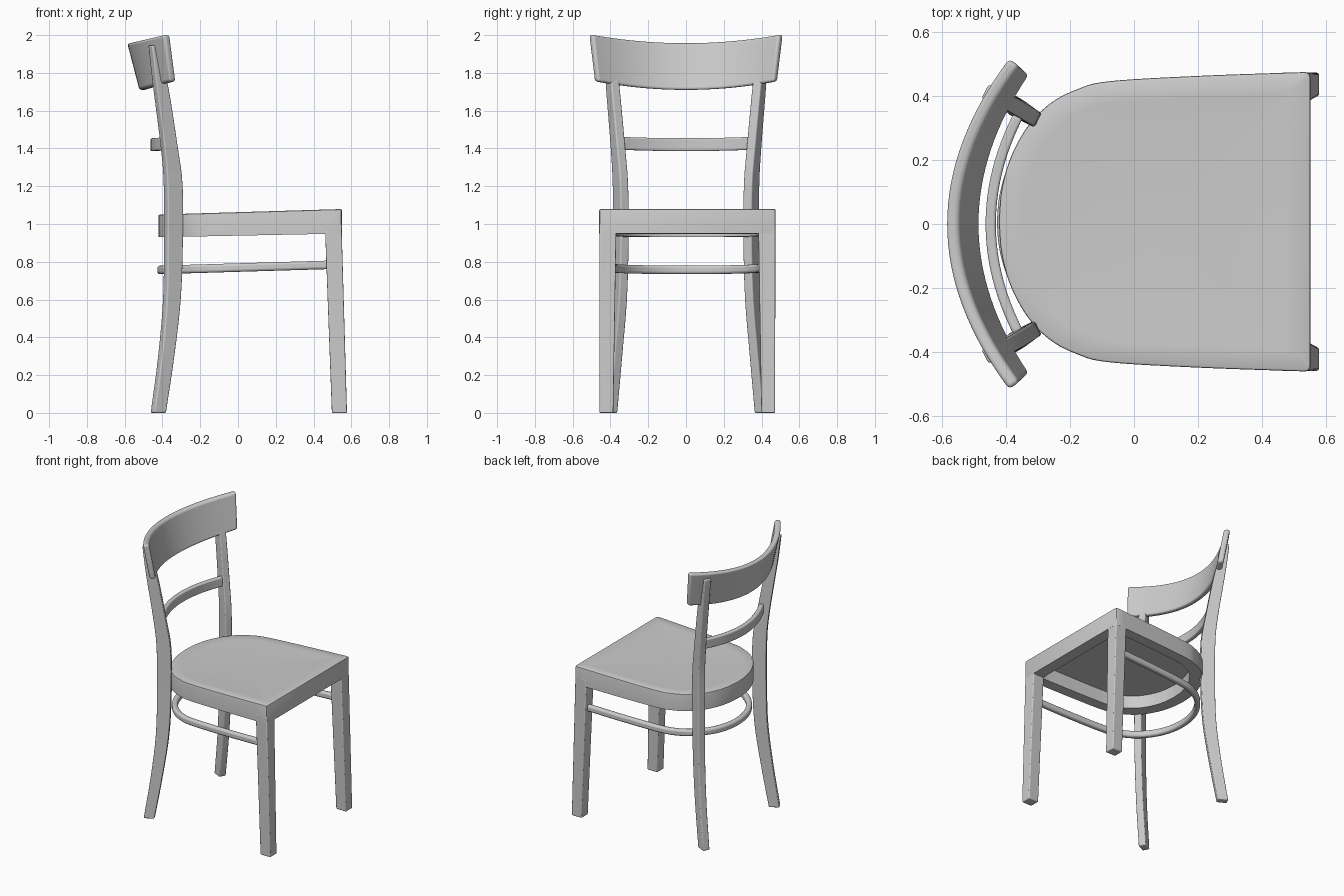
import bpy, bmesh, math
from mathutils import Vector

if "Cube" in bpy.data.objects:
    bpy.data.objects.remove(bpy.data.objects["Cube"])

SHIFT = 0.007  # seat and front legs sit slightly off the centre line


def smooth(points, steps=6):
    """Catmull-Rom interpolation of tuples of any length."""
    p = [Vector(q) for q in points]
    p = [2 * p[0] - p[1]] + p + [2 * p[-1] - p[-2]]
    out = []
    for a, b, c, d in zip(p, p[1:], p[2:], p[3:]):
        for i in range(steps):
            t = i / steps
            out.append(0.5 * (2 * b + (c - a) * t + (2 * a - 5 * b + 4 * c - d) * t ** 2
                              + (3 * b - a - 3 * c + d) * t ** 3))
    return out + [p[-2]]


def loft(name, rings, bevel=0.0, segments=3):
    """Skin closed rings of points, cap both ends, soften the edges."""
    bm = bmesh.new()
    loops = [[bm.verts.new(v) for v in r] for r in rings]
    n = len(loops[0])
    for a, b in zip(loops, loops[1:]):
        for i in range(n):
            j = (i + 1) % n
            bm.faces.new((a[i], a[j], b[j], b[i]))
    bm.faces.new(loops[0][::-1])
    bm.faces.new(loops[-1])
    bmesh.ops.recalc_face_normals(bm, faces=bm.faces)
    mesh = bpy.data.meshes.new(name)
    bm.to_mesh(mesh)
    bm.free()
    ob = bpy.data.objects.new(name, mesh)
    bpy.context.collection.objects.link(ob)
    if bevel:
        m = ob.modifiers.new("soft_edges", 'BEVEL')
        m.width, m.segments = bevel, segments
        m.limit_method, m.angle_limit = 'ANGLE', math.radians(40)
    bpy.ops.object.select_all(action='DESELECT')
    ob.select_set(True)
    bpy.context.view_layer.objects.active = ob
    bpy.ops.object.shade_smooth_by_angle(angle=math.radians(35))
    return ob


def bar(name, path, thick, height, bevel):
    """Rectangular bar swept along a mostly horizontal path."""
    rings = []
    for i, p in enumerate(path):
        d = path[min(i + 1, len(path) - 1)] - path[max(i - 1, 0)]
        n = Vector((-d.y, d.x, 0)).normalized() * thick / 2
        h = Vector((0, 0, height / 2))
        rings.append([p - n - h, p + n - h, p + n + h, p - n + h])
    return loft(name, rings, bevel)


# Seat: rounded-back outline, hollow underside, gently dished top
half = smooth([(0.535, 0.467), (0.2, 0.455), (-0.08, 0.438), (-0.18, 0.412), (-0.26, 0.37),
               (-0.33, 0.30), (-0.385, 0.2), (-0.413, 0.1), (-0.422, 0)])
half = [Vector((0.55, 0.452)), Vector((0.546, 0.463))] + half
outline = half + [Vector((p.x, -p.y)) for p in reversed(half[:-1])]
CX = 0.07


def seat_ring(scale, z, slope):
    ring = []
    for p in outline:
        x = CX + (p.x - CX) * scale
        ring.append((x, p.y * scale + SHIFT, z + slope * (x + 0.42)))
    return ring


loft("seat", [seat_ring(0.83, 1.02, 0.03), seat_ring(0.83, 0.93, 0.02),
              seat_ring(1.0, 0.93, 0.02), seat_ring(1.0, 1.041, 0.03),
              seat_ring(0.997, 1.047, 0.03), seat_ring(0.985, 1.05, 0.03),
              seat_ring(0.85, 1.048, 0.03), seat_ring(0.65, 1.044, 0.03),
              seat_ring(0.4, 1.041, 0.03), seat_ring(0.1, 1.04, 0.03)])

# Stretcher: U-shaped rail running inside the legs
side = [(0.5, 0.425), (0.2, 0.415), (-0.08, 0.395), (-0.2, 0.36), (-0.29, 0.295),
        (-0.36, 0.2), (-0.397, 0.1)]
rail = side + [(-0.408, 0)] + [(x, -y) for x, y in reversed(side)]
bar("stretcher", smooth([(x, y + SHIFT * 0.7, 0.757 + 0.03 * (x + 0.41)) for x, y in rail]),
    0.038, 0.045, 0.013)

# Middle slat of the back
bar("back_slat", [Vector((-0.447 + 0.75 * y * y, y, 1.42 + 0.06 * y * y))
                  for y in (0.335 * i / 12 for i in range(-12, 13))], 0.032, 0.068, 0.008)

# Legs: z, centre x, centre y, depth, width
post = smooth([(0, -0.422, 0.40, 0.07, 0.05), (0.3, -0.38, 0.375, 0.076, 0.05),
               (0.6, -0.35, 0.352, 0.085, 0.05), (0.9, -0.342, 0.345, 0.092, 0.05),
               (1.2, -0.343, 0.347, 0.092, 0.05), (1.4, -0.363, 0.36, 0.081, 0.05),
               (1.75, -0.413, 0.39, 0.068, 0.05), (1.945, -0.452, 0.407, 0.03, 0.048)], 4)
ang = math.radians(-27)
u, v = Vector((math.cos(ang), math.sin(ang))), Vector((-math.sin(ang), math.cos(ang)))
corners = ((-1, -1), (1, -1), (1, 1), (-1, 1))
for s, tag in ((-1, "right"), (1, "left")):
    rings = []
    for z, x, y, d, w in post:
        c = [Vector((x, y)) + u * (a * d / 2) + v * (b * w / 2) for a, b in corners]
        rings.append([(p.x, s * p.y, z) for p in c])
    loft("back_post_" + tag, rings, 0.007)

    rings = []
    for z, x0, x1, y0, y1 in ((0, 0.497, 0.577, 0.392, 0.465), (1.0, 0.46, 0.548, 0.376, 0.466)):
        rings.append([(x, s * y + SHIFT, z) for x, y in ((x0, y0), (x1, y0), (x1, y1), (x0, y1))])
    loft("front_leg_" + tag, rings, 0.006)

# Top rail: curved, tilted backrest panel that rises and widens towards the ends
levels = [(0, -0.502, 0.70, 0.476, 1.71, 0.045), (1, -0.566, 0.75, 0.505, 1.957, 0.045)]
rings = []
for i in range(-16, 17):
    t = i / 16
    ring = []
    for k, x0, curve, ymax, z0, lift in levels:
        y = t * ymax
        n = Vector((1, -2 * curve * y, 0)).normalized() * 0.02
        c = Vector((x0 + curve * y * y, y, z0 + lift * t * t))
        ring += [c - n, c + n] if k == 0 else [c + n, c - n]
    rings.append(ring)
loft("backrest", rings, 0.014, 4)
